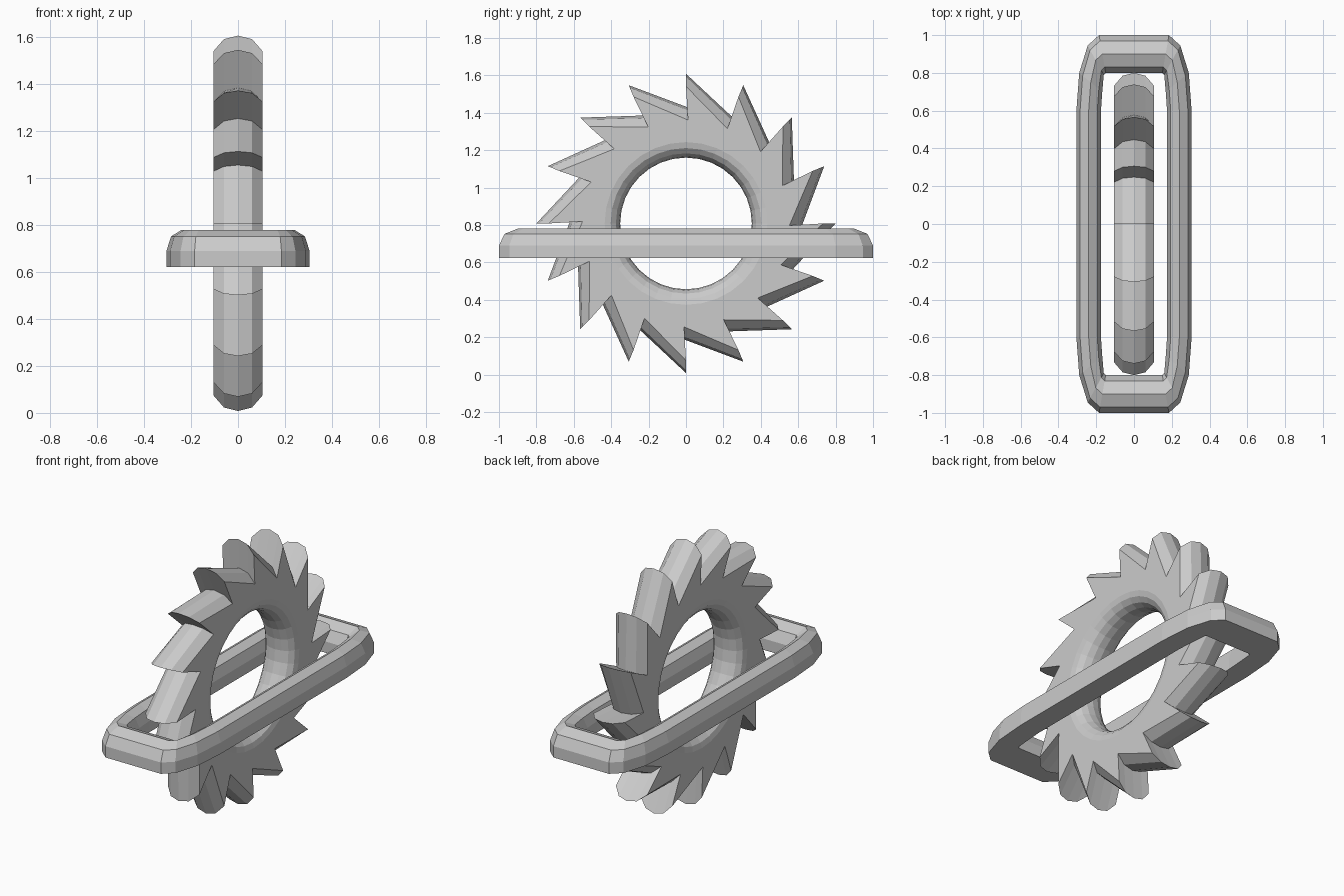
import bpy, bmesh
from math import radians, cos, sin

cube = bpy.data.objects.get("Cube")
if cube:
    bpy.data.objects.remove(cube)

grey = bpy.data.materials.new("plain grey")
grey.use_nodes = True
grey.diffuse_color = (0.6, 0.6, 0.6, 1)
grey.node_tree.nodes["Principled BSDF"].inputs["Base Color"].default_value = (0.6, 0.6, 0.6, 1)


def finish(bm, name):
    bmesh.ops.recalc_face_normals(bm, faces=bm.faces)
    mesh = bpy.data.meshes.new(name)
    bm.to_mesh(mesh)
    bm.free()
    mesh.materials.append(grey)
    obj = bpy.data.objects.new(name, mesh)
    bpy.context.collection.objects.link(obj)


def bridge(bm, a, b):
    """Quads between two closed loops of equal length."""
    n = len(a)
    for i in range(n):
        j = (i + 1) % n
        bm.faces.new((a[i], a[j], b[j], b[i]))


def mirrored(half):
    """Full (x, offset) profile from its right half, centre first."""
    return [(-x, d) for x, d in reversed(half[1:])] + half


# Saw wheel: ratchet teeth with a crowned rim and a rounded bore
TEETH = 16
STEP = 360 / TEETH
CENTRE = 0.808
rim = mirrored([(0, 0), (0.06, 0.015), (0.105, 0.067)])
bore = mirrored([(0, 0.352), (0.04, 0.358), (0.074, 0.375), (0.097, 0.403), (0.105, 0.435)])

bm = bmesh.new()


def polar(x, r, deg):
    a = radians(deg)
    return bm.verts.new((x, r * cos(a), CENTRE + r * sin(a)))


outer = []
for x, drop in rim:
    loop = []
    for k in range(TEETH):
        tip = 90 - k * STEP
        loop += [polar(x, 0.62 - drop, tip - 1.1), polar(x, 0.8 - drop, tip)]
    outer.append(loop)
inner = [[polar(x, r, 90 - k * STEP / 2) for k in range(2 * TEETH)] for x, r in bore]
for rings in (outer, inner):
    for a, b in zip(rings, rings[1:]):
        bridge(bm, a, b)

# Flat side of each tooth sector
for o, n in ((outer[0], inner[0]), (outer[-1], inner[-1])):
    for k in range(TEETH):
        m = (2 * k + 2) % (2 * TEETH)
        bm.faces.new((o[2 * k], o[2 * k + 1], o[m], n[m], n[2 * k + 1], n[2 * k]))
finish(bm, "saw_wheel")

# Long ring around the wheel: flat underside, rounded top, chamfered corners
outside = [(0.305, 0.6), (0.29, 0.8), (0.245, 0.945), (0.185, 1.0)]
inside = [(0.175, 0.6), (0.168, 0.7), (0.16, 0.79), (0.15, 0.8)]
section = [(0, 0.622), (0, 0.69), (0.15, 0.752), (0.5, 0.78),
           (0.85, 0.752), (1, 0.69), (1, 0.622)]


def all_corners(quarter):
    back = quarter + [(-x, y) for x, y in reversed(quarter)]
    return back + [(-x, -y) for x, y in back]


bm = bmesh.new()
rings = []
for t, z in section:
    rings.append([bm.verts.new((p[0] + (q[0] - p[0]) * t, p[1] + (q[1] - p[1]) * t, z))
                  for p, q in zip(all_corners(outside), all_corners(inside))])
for i, ring in enumerate(rings):
    bridge(bm, ring, rings[(i + 1) % len(rings)])
finish(bm, "guard_ring")
